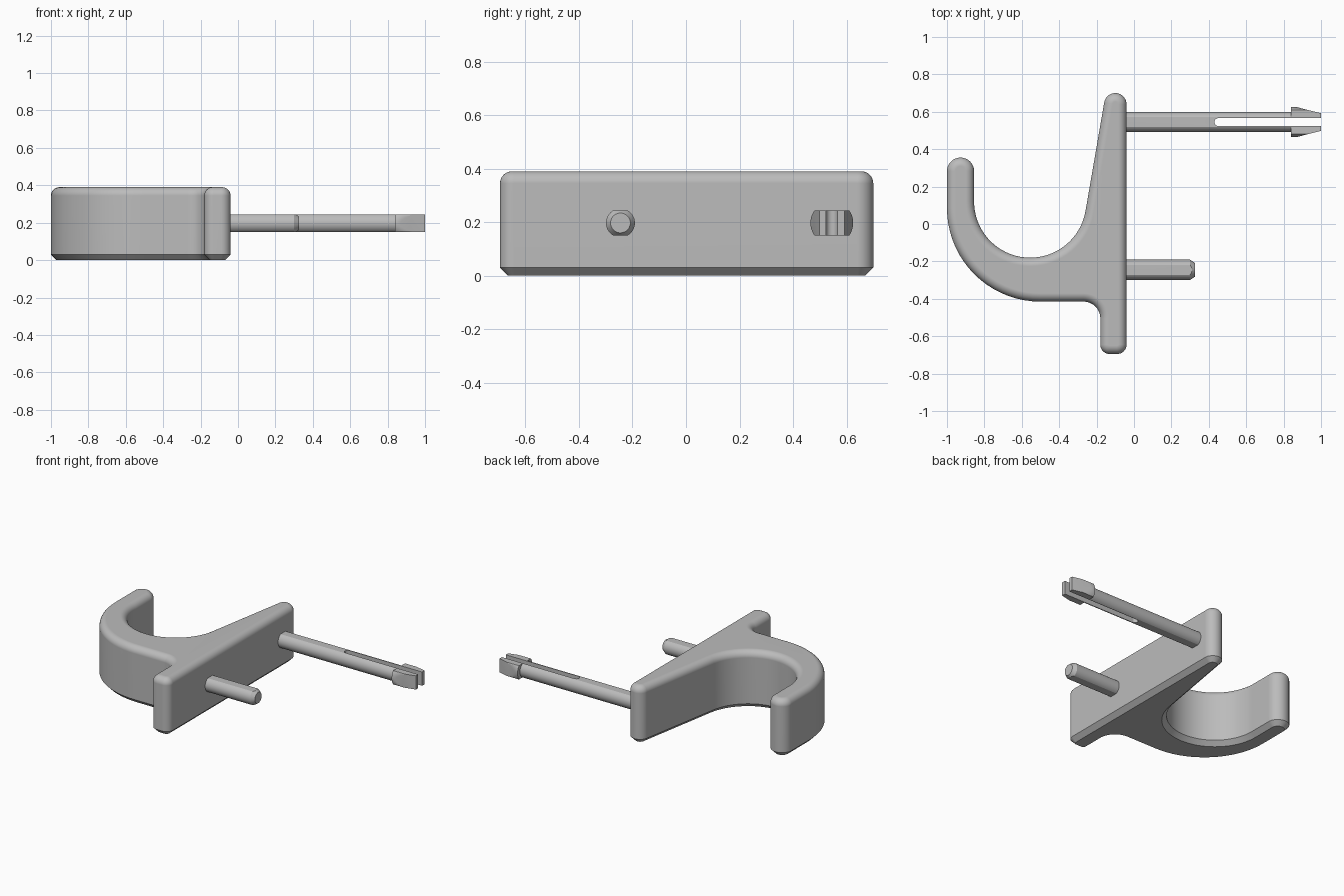
import bpy, bmesh, math
from mathutils import Vector, Matrix

cube = bpy.data.objects.get("Cube")
if cube:
    bpy.data.objects.remove(cube, do_unlink=True)

grey = bpy.data.materials.new("plain grey")
grey.use_nodes = True
grey.diffuse_color = (0.5, 0.5, 0.5, 1)
grey.node_tree.nodes["Principled BSDF"].inputs["Base Color"].default_value = (0.5, 0.5, 0.5, 1)

HEIGHT, MID = 0.39, 0.197
PIN_R, FLAT = 0.054, 0.047
LONG_Y, SHORT_Y = 0.545, -0.245


def finish(name, bm):
    bmesh.ops.recalc_face_normals(bm, faces=bm.faces)
    mesh = bpy.data.meshes.new(name)
    bm.to_mesh(mesh)
    bm.free()
    mesh.materials.append(grey)
    obj = bpy.data.objects.new(name, mesh)
    bpy.context.collection.objects.link(obj)
    return obj


def activate(obj):
    bpy.ops.object.select_all(action='DESELECT')
    obj.select_set(True)
    bpy.context.view_layer.objects.active = obj


def smooth(obj):
    activate(obj)
    bpy.ops.object.shade_smooth_by_angle(angle=math.radians(30))
    mod = obj.modifiers.new("even normals", 'WEIGHTED_NORMAL')
    mod.keep_sharp = True


# Hook outline as tangent arcs: centre x, y, radius, start, end (degrees), convex or not
ARCS = [
    (-0.09, -0.645, 0.05, -90, 0, True),       # lower plate corner, wall side
    (-0.10, 0.64, 0.06, 0, 170, True),         # upper plate tip
    (-0.555, 0.12, 0.30, -10, -180, False),    # inside of the hook
    (-0.9275, 0.2825, 0.0725, 0, 180, True),   # hook tip
    (-0.50, 0.085, 0.50, 180, 270, True),      # outside of the hook
    (-0.27, -0.505, 0.09, 90, 0, False),       # fillet under the hook
    (-0.13, -0.645, 0.05, 180, 270, True),     # lower plate corner, hook side
]


def outline(inset):
    points = []
    for x, y, radius, start, end, convex in ARCS:
        r = radius - inset if convex else radius + inset
        steps = max(8, abs(end - start) // 5)
        for i in range(steps + 1):
            a = math.radians(start + (end - start) * i / steps)
            points.append((x + r * math.cos(a), y + r * math.sin(a)))
    return points


def build_hook():
    chamfer, fillet, steps = 0.03, 0.045, 8
    levels = [(chamfer, 0), (0, chamfer)]
    for i in range(steps + 1):
        a = math.pi / 2 * i / steps
        levels.append((fillet * (1 - math.cos(a)), HEIGHT - fillet * (1 - math.sin(a))))
    bm = bmesh.new()
    rings = [[bm.verts.new((x, y, z)) for x, y in outline(d)] for d, z in levels]
    for low, high in zip(rings, rings[1:]):
        for i in range(len(low)):
            j = (i + 1) % len(low)
            bm.faces.new((low[i], low[j], high[j], high[i]))
    bm.faces.new(rings[0])
    bm.faces.new(rings[-1])
    return finish("hook_body", bm)


def add_rod(bm, profile, y):
    """Turn (x, radius) stations around a line along x."""
    count = 48
    rings = [[bm.verts.new((x, y + r * math.cos(2 * math.pi * i / count),
                            MID + r * math.sin(2 * math.pi * i / count)))
              for i in range(count)] for x, r in profile]
    for a, b in zip(rings, rings[1:]):
        for i in range(count):
            j = (i + 1) % count
            bm.faces.new((a[i], a[j], b[j], b[i]))
    bm.faces.new(rings[0])
    bm.faces.new(rings[-1])


def slice_off(bm, point, normal):
    """Cut away everything beyond a plane and close the cut."""
    cut = bmesh.ops.bisect_plane(bm, geom=bm.verts[:] + bm.edges[:] + bm.faces[:],
                                 plane_co=point, plane_no=normal, clear_outer=True)
    edges = [e for e in cut["geom_cut"] if isinstance(e, bmesh.types.BMEdge)]
    bmesh.ops.holes_fill(bm, edges=[e for e in edges if e.is_boundary], sides=0)


def build_pin(name, profile, y, wedge=False):
    bm = bmesh.new()
    add_rod(bm, profile, y)
    for side in (1, -1):
        slice_off(bm, Vector((0, y, MID + side * FLAT)), Vector((0, 0, side)))
        if wedge:
            slice_off(bm, Vector((1, y + side * 0.047, MID)),
                      Vector((0.033, side * 0.13, 0)).normalized())
    return finish(name, bm)


def cut_slot(obj):
    """Round-ended slot that splits the long pin into two prongs."""
    r, start = 0.021, 0.43
    bm = bmesh.new()
    ring = []
    for i in range(17):
        a = math.pi / 2 + math.pi * i / 16
        ring.append((start + r + r * math.cos(a), LONG_Y + r * math.sin(a)))
    ring += [(1.2, LONG_Y - r), (1.2, LONG_Y + r)]
    face = bm.faces.new([bm.verts.new((x, y, 0)) for x, y in ring])
    top = bmesh.ops.extrude_face_region(bm, geom=[face])["geom"]
    bmesh.ops.translate(bm, vec=(0, 0, HEIGHT),
                        verts=[v for v in top if isinstance(v, bmesh.types.BMVert)])
    cutter = finish("slot_cutter", bm)
    cutter.hide_render = True
    mod = obj.modifiers.new("slot", 'BOOLEAN')
    mod.operation, mod.solver, mod.object = 'DIFFERENCE', 'EXACT', cutter
    activate(obj)
    bpy.ops.object.modifier_apply(modifier=mod.name)
    bpy.data.objects.remove(cutter, do_unlink=True)


hook = build_hook()
short_pin = build_pin("locating_pin", [(-0.06, PIN_R), (0.30, PIN_R), (0.325, 0.037)], SHORT_Y)
long_pin = build_pin("split_pin", [(-0.06, PIN_R), (0.84, PIN_R)], LONG_Y)
barb = build_pin("split_pin_barb", [(0.84, 0.08), (1.0, 0.08)], LONG_Y, wedge=True)

for part in (long_pin, barb):
    cut_slot(part)
for part in (hook, short_pin, long_pin, barb):
    smooth(part)
